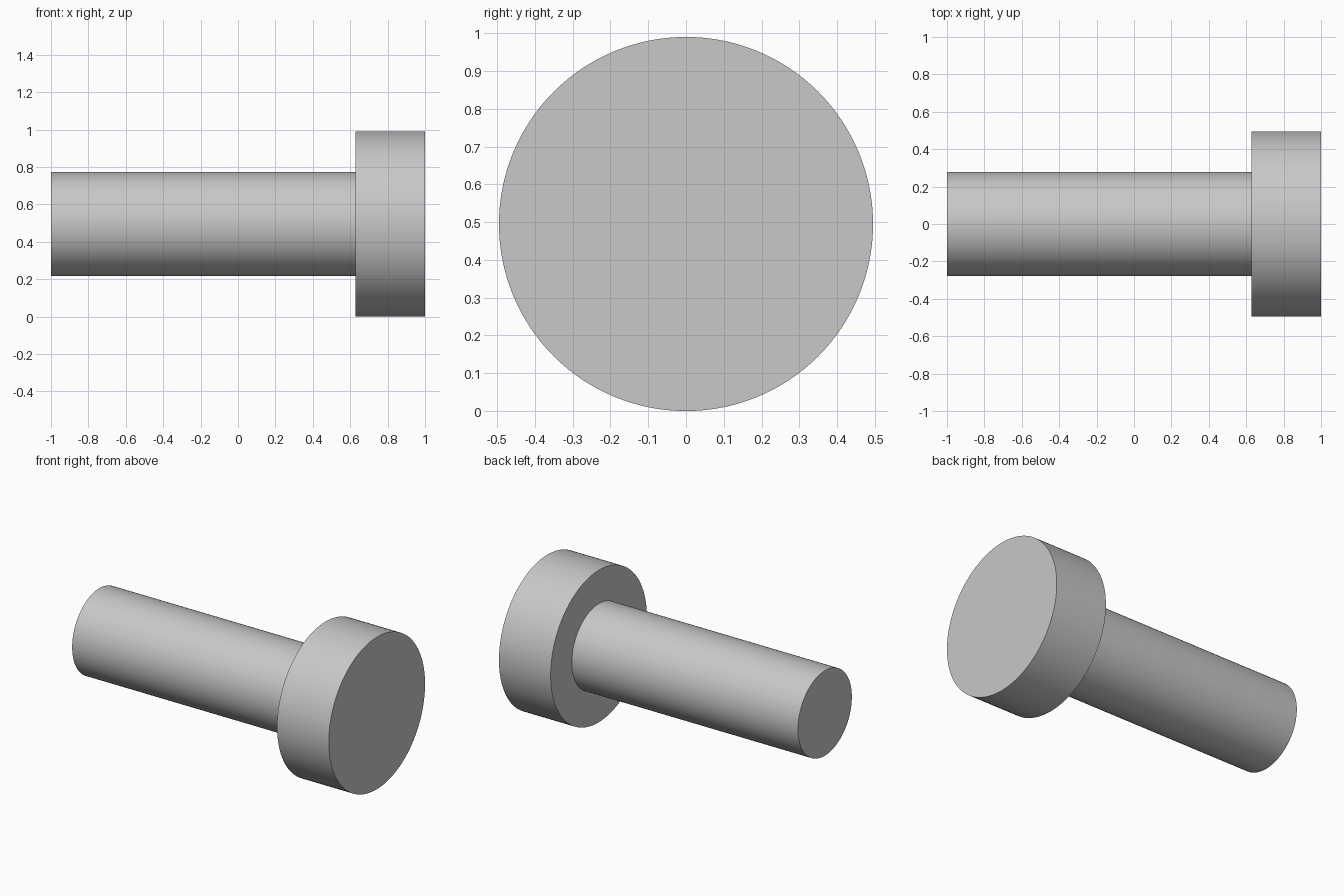
import bpy
import math

cube = bpy.data.objects.get("Cube")
if cube:
    bpy.data.objects.remove(cube, do_unlink=True)

HEAD_RADIUS = 0.495
SHANK_RADIUS = 0.277
SHOULDER_X = 0.628

steel = bpy.data.materials.new("plain_grey")
steel.use_nodes = True
grey = (0.58, 0.58, 0.58, 1.0)
steel.diffuse_color = grey
steel.node_tree.nodes["Principled BSDF"].inputs["Base Color"].default_value = grey


def rod(name, radius, x_start, x_end):
    """Smooth capped cylinder lying along x."""
    bpy.ops.mesh.primitive_cylinder_add(
        vertices=128, radius=radius, depth=x_end - x_start,
        location=((x_start + x_end) / 2, 0, HEAD_RADIUS),
        rotation=(0, math.pi / 2, 0))
    obj = bpy.context.object
    obj.name = name
    obj.data.materials.append(steel)
    bpy.ops.object.shade_smooth_by_angle(angle=math.radians(30))
    return obj


# Long shank, ending at the shoulder of the head
rod("shank", SHANK_RADIUS, -1, SHOULDER_X)
# Wide flat head
rod("head", HEAD_RADIUS, SHOULDER_X, 1)
